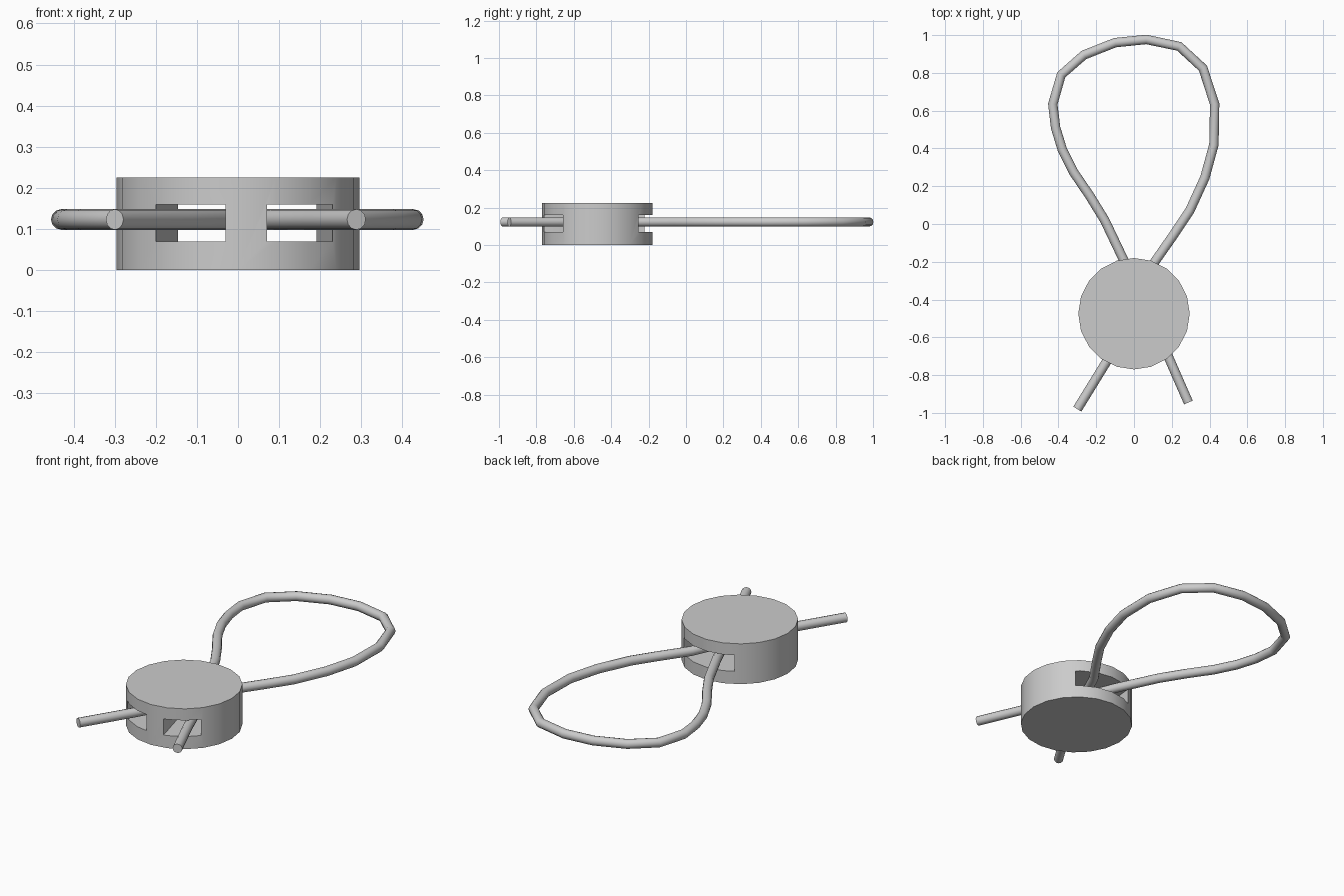
import bpy, bmesh
from mathutils import Matrix

if "Cube" in bpy.data.objects:
    bpy.data.objects.remove(bpy.data.objects["Cube"])

CORD_R, CORD_Z = 0.025, 0.123
DISC_R, DISC_H, DISC_Y = 0.295, 0.225, -0.475


def activate(ob):
    bpy.ops.object.select_all(action='DESELECT')
    ob.select_set(True)
    bpy.context.view_layer.objects.active = ob


def mesh_object(name, bm):
    bmesh.ops.recalc_face_normals(bm, faces=bm.faces)
    me = bpy.data.meshes.new(name)
    bm.to_mesh(me)
    bm.free()
    ob = bpy.data.objects.new(name, me)
    bpy.context.collection.objects.link(ob)
    return ob


# Round 20-sided toggle body
bm = bmesh.new()
bmesh.ops.create_cone(bm, cap_ends=True, segments=20, radius1=DISC_R, radius2=DISC_R,
                      depth=DISC_H, matrix=Matrix.Translation((0, DISC_Y, DISC_H / 2)))
body = mesh_object("toggle_body", bm)

# Forked channel: two slots in front around a wedge post, one wide slot behind
outline = [(-0.213, -0.8), (-0.03, -0.8), (-0.03, -0.75), (0.02, -0.56), (0.07, -0.75),
           (0.07, -0.8), (0.244, -0.8), (0.181, -0.15), (-0.137, -0.15)]
bm = bmesh.new()
face = bm.faces.new([bm.verts.new((x, y, 0.07)) for x, y in outline])
ext = bmesh.ops.extrude_face_region(bm, geom=[face], use_keep_orig=True)
bmesh.ops.translate(bm, vec=(0, 0, 0.09),
                    verts=[g for g in ext["geom"] if isinstance(g, bmesh.types.BMVert)])
cutter = mesh_object("channel_cutter", bm)
cutter.hide_render = True

cut = body.modifiers.new("channel", 'BOOLEAN')
cut.operation = 'DIFFERENCE'
cut.solver = 'EXACT'
cut.object = cutter
activate(body)
bpy.ops.object.modifier_apply(modifier=cut.name)
bpy.data.objects.remove(cutter)
bpy.ops.object.shade_smooth_by_angle(angle=0.6)

# Cord: enters front left, crosses inside the body, loops round and leaves front right
path = [(-0.30, -0.98), (-0.14, -0.72), (0.0, -0.47), (0.06, -0.31), (0.11, -0.2),
        (0.215, -0.05), (0.295, 0.07), (0.375, 0.245), (0.423, 0.42), (0.427, 0.635),
        (0.365, 0.825), (0.24, 0.94), (0.065, 0.977), (-0.10, 0.96), (-0.265, 0.895),
        (-0.385, 0.79), (-0.43, 0.635), (-0.415, 0.51), (-0.38, 0.395), (-0.32, 0.275),
        (-0.235, 0.15), (-0.155, 0.02), (-0.055, -0.19), (0.0, -0.32), (0.09, -0.47),
        (0.185, -0.71), (0.288, -0.945)]
curve = bpy.data.curves.new("cord", 'CURVE')
curve.dimensions = '3D'
curve.bevel_depth = CORD_R
curve.bevel_resolution = 4
curve.use_fill_caps = True
spline = curve.splines.new('POLY')
spline.points.add(len(path) - 1)
for p, (x, y) in zip(spline.points, path):
    p.co = (x, y, CORD_Z, 1)
cord = bpy.data.objects.new("cord", curve)
bpy.context.collection.objects.link(cord)
activate(cord)
bpy.ops.object.convert(target='MESH')
bm = bmesh.new()
bm.from_mesh(cord.data)
bmesh.ops.remove_doubles(bm, verts=bm.verts, dist=0.0005)
bm.to_mesh(cord.data)
bm.free()
bpy.ops.object.shade_smooth_by_angle(angle=0.7)
